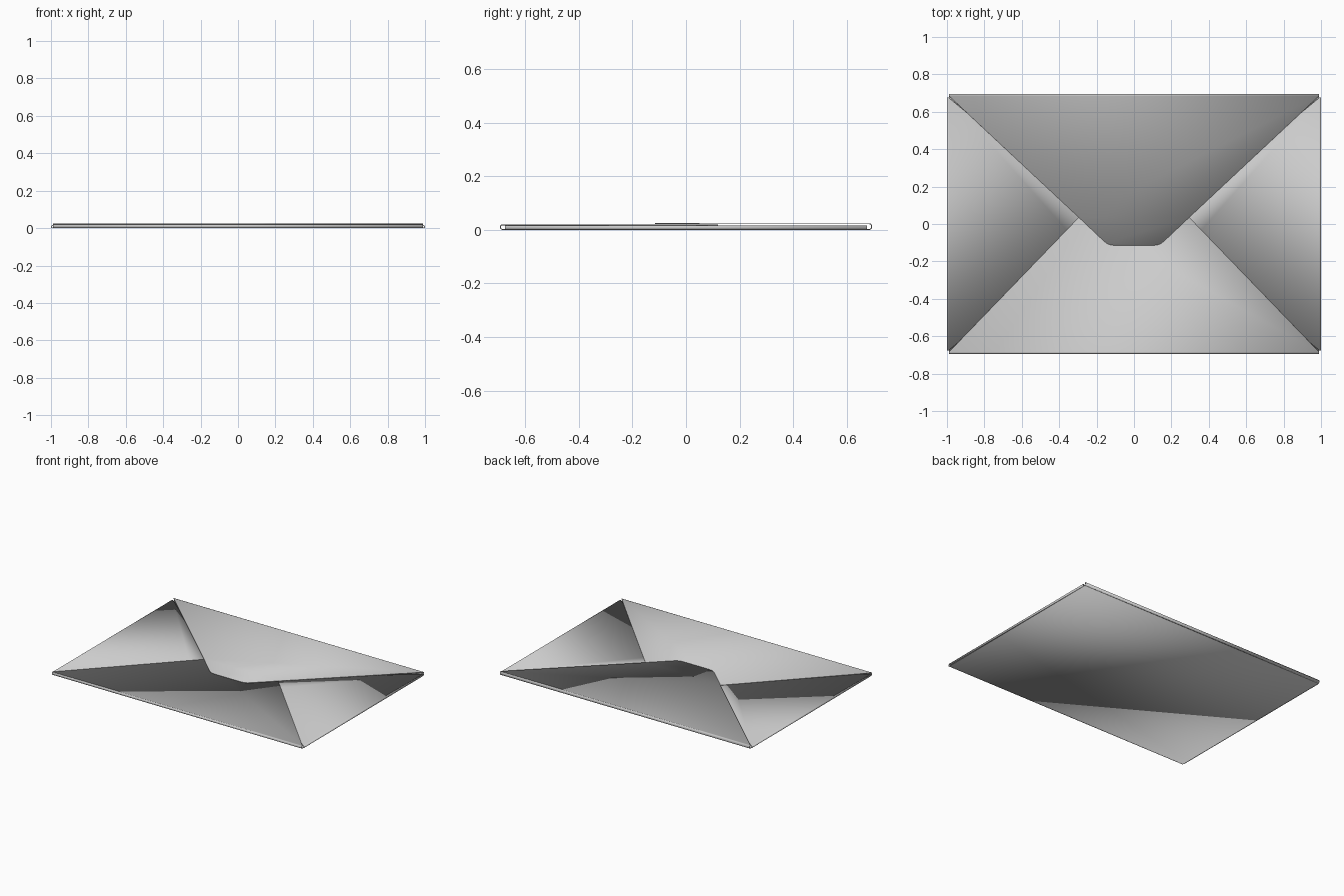
import bpy, bmesh, math

if "Cube" in bpy.data.objects:
    bpy.data.objects.remove(bpy.data.objects["Cube"])

HX, HY = 0.99, 0.685      # half size up to the fold lines
FOLD = 0.008              # how far the folds bulge outward
THICK = 0.0036            # paper thickness
BASE = THICK / 2          # middle height of the back panel

paper = bpy.data.materials.new("grey paper")
paper.diffuse_color = (0.6, 0.6, 0.6, 1)
paper.use_nodes = True
paper.node_tree.nodes["Principled BSDF"].inputs["Base Color"].default_value = paper.diffuse_color


def make_sheet(name, outline, place, height, folded=True):
    """Flat sheet from (along, inward) points; the first and last points are the
    hinge, from which a rounded fold runs down to the back panel."""
    bm = bmesh.new()
    top = [bm.verts.new((*place(a, b), height)) for a, b in outline]
    bm.faces.new(top)
    if folded:
        prev = (top[0], top[-1])
        mid, half = (height + BASE) / 2, (height - BASE) / 2
        for i in range(1, 7):
            t = math.pi * i / 6
            row = [bm.verts.new((*place(outline[k][0], -FOLD * math.sin(t)),
                                 mid + half * math.cos(t))) for k in (0, -1)]
            bm.faces.new((prev[0], prev[1], row[1], row[0]))
            prev = row
    bmesh.ops.recalc_face_normals(bm, faces=bm.faces)
    mesh = bpy.data.meshes.new(name)
    bm.to_mesh(mesh)
    bm.free()
    mesh.materials.append(paper)
    ob = bpy.data.objects.new(name, mesh)
    bpy.context.collection.objects.link(ob)
    bpy.ops.object.select_all(action='DESELECT')
    ob.select_set(True)
    bpy.context.view_layer.objects.active = ob
    bpy.ops.object.shade_smooth_by_angle(angle=math.radians(35))
    solid = ob.modifiers.new("paper thickness", 'SOLIDIFY')
    solid.thickness = THICK
    solid.offset = 0
    return ob


def mirrored(points):
    """Complete a half outline by mirroring it along the hinge."""
    return points + [(-a, b) for a, b in reversed(points)]


# Back panel
make_sheet("back_panel", [(-HX, -HY), (HX, -HY), (HX, HY), (-HX, HY)],
           lambda a, b: (a, b), BASE, folded=False)

# Side flaps, tucked lowest
side = mirrored([(-0.675, 0), (-0.10, 0.69), (-0.07, 0.73), (-0.03, 0.745)])
make_sheet("left_flap", side, lambda a, b: (-HX + b, a), 0.015)
make_sheet("right_flap", side, lambda a, b: (HX - b, a), 0.015)

# Bottom flap, over the side flaps
bottom = mirrored([(-HX, 0), (-0.295, 0.72), (-0.21, 0.805)])
make_sheet("bottom_flap", bottom, lambda a, b: (a, -HY + b), 0.019)

# Closing flap on top, with a rounded blunt tip
closing = mirrored([(-HX, 0), (-0.295, 0.65), (-0.165, 0.773),
                    (-0.147, 0.788), (-0.127, 0.797), (-0.10, 0.80)])
make_sheet("closing_flap", closing, lambda a, b: (a, HY - b), 0.023)
